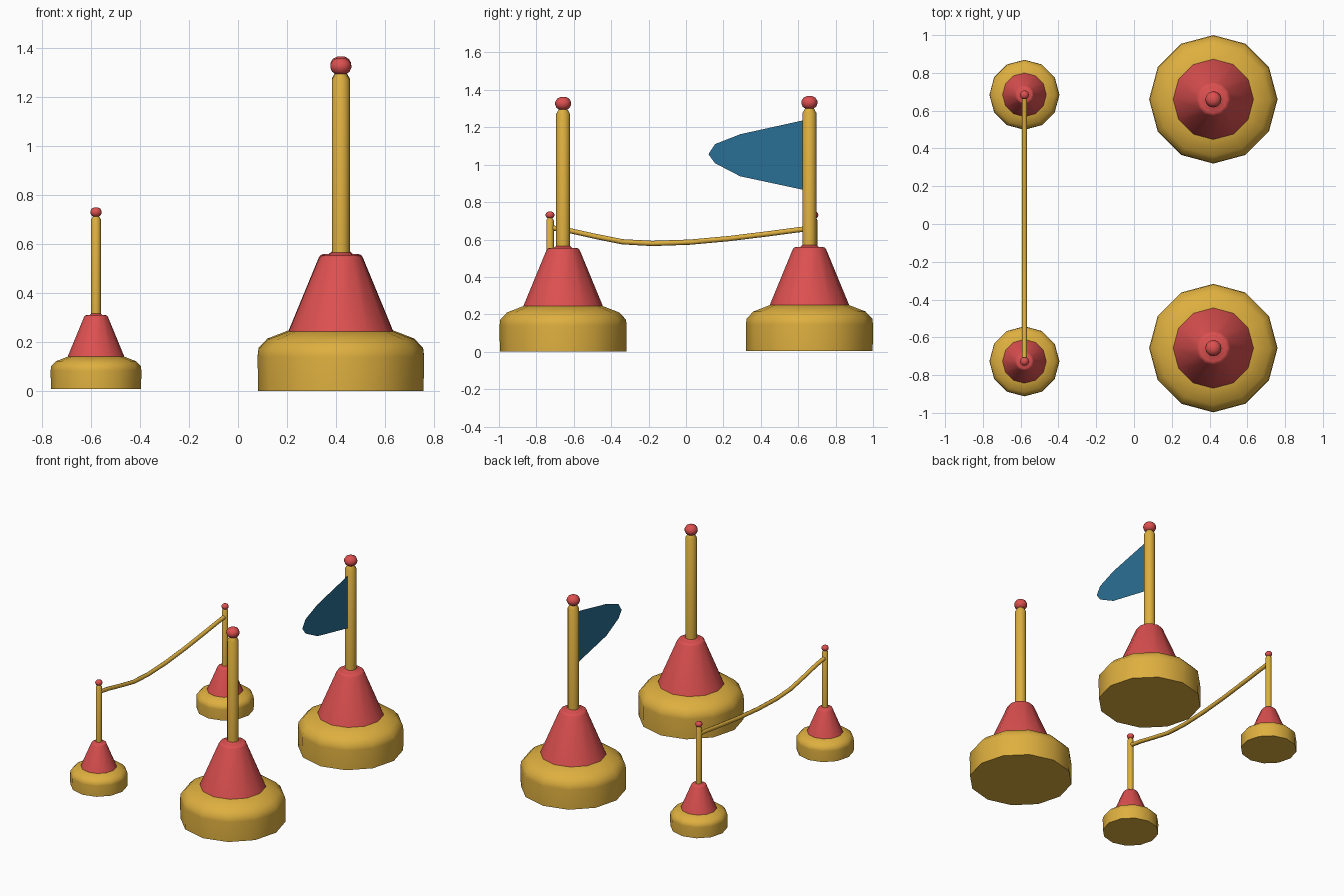
import bpy, bmesh
from math import cos, sin, pi, radians

if "Cube" in bpy.data.objects:
    bpy.data.objects.remove(bpy.data.objects["Cube"])

SIDES = 12


def material(name, rgb):
    m = bpy.data.materials.new(name)
    m.diffuse_color = (*rgb, 1)
    m.use_nodes = True
    m.node_tree.nodes["Principled BSDF"].inputs["Base Color"].default_value = m.diffuse_color
    return m


YELLOW = material("yellow", (0.73, 0.43, 0.05))
RED = material("red", (0.72, 0.08, 0.08))
BLUE = material("blue", (0.023, 0.16, 0.3))


def finish(ob, mat, smooth=True):
    ob.data.materials.append(mat)
    if smooth:
        bpy.ops.object.select_all(action='DESELECT')
        ob.select_set(True)
        bpy.context.view_layer.objects.active = ob
        bpy.ops.object.shade_smooth_by_angle(angle=radians(50))
    return ob


def new_object(name, bm):
    me = bpy.data.meshes.new(name)
    bm.to_mesh(me)
    bm.free()
    ob = bpy.data.objects.new(name, me)
    bpy.context.collection.objects.link(ob)
    return ob


def turned(name, profile, mat, loc, scale):
    """Twelve-sided closed solid from a (radius, height) profile, bottom to top."""
    bm = bmesh.new()
    rings = [[bm.verts.new((r * cos(2 * pi * i / SIDES), r * sin(2 * pi * i / SIDES), z))
              for i in range(SIDES)] for r, z in profile]
    for a, b in zip(rings, rings[1:]):
        for i in range(SIDES):
            j = (i + 1) % SIDES
            bm.faces.new((a[i], a[j], b[j], b[i]))
    bm.faces.new(rings[0][::-1])
    bm.faces.new(rings[-1])
    ob = new_object(name, bm)
    ob.location = loc
    ob.scale = (scale,) * 3
    return finish(ob, mat)


PARTS = {
    "float_base": (YELLOW, [(0.338, 0), (0.34, 0.14), (0.336, 0.172), (0.30, 0.21), (0.21, 0.245)]),
    "cone": (RED, [(0.213, 0.243), (0.09, 0.541), (0.083, 0.551), (0.07, 0.556),
                   (0.048, 0.556), (0.036, 0.567)]),
    "pole": (YELLOW, [(0.037, 0.55), (0.037, 1.272), (0.022, 1.298)]),
    "ball": (RED, [(0.02, 1.294), (0.036, 1.305), (0.043, 1.322), (0.042, 1.337),
                   (0.032, 1.353), (0.015, 1.362)]),
}

# Four buoys: two large on the right, two small on the left
BUOYS = {
    "large_front": ((0.42, -0.657, 0), 1),
    "large_back": ((0.42, 0.66, 0.005), 1),
    "small_front": ((-0.58, -0.727, 0.008), 0.545),
    "small_back": ((-0.58, 0.684, 0.008), 0.545),
}
for buoy, (loc, scale) in BUOYS.items():
    for part, (mat, profile) in PARTS.items():
        turned(f"{buoy}_{part}", profile, mat, loc, scale)

# Sagging rope between the small poles
path = [(-0.727, 0.664), (-0.62, 0.647), (-0.48, 0.616), (-0.34, 0.588), (-0.18, 0.579),
        (0.02, 0.586), (0.23, 0.605), (0.45, 0.632), (0.60, 0.652), (0.684, 0.661)]
bm = bmesh.new()
rings = [[bm.verts.new((-0.58 + 0.014 * cos(k * pi / 4), y, z + 0.014 * sin(k * pi / 4)))
          for k in range(8)] for y, z in path]
for a, b in zip(rings, rings[1:]):
    for k in range(8):
        j = (k + 1) % 8
        bm.faces.new((a[k], b[k], b[j], a[j]))
bm.faces.new(rings[0])
bm.faces.new(rings[-1][::-1])
finish(new_object("rope", bm), YELLOW)

# Flat pennant on the large back pole
edge = [(0.64, 1.24), (0.29, 1.163), (0.155, 1.11), (0.12, 1.056),
        (0.155, 1.008), (0.29, 0.938), (0.64, 0.863)]
bm = bmesh.new()
bm.faces.new([bm.verts.new((0.42, y, z)) for y, z in edge])
finish(new_object("flag", bm), BLUE, smooth=False)
